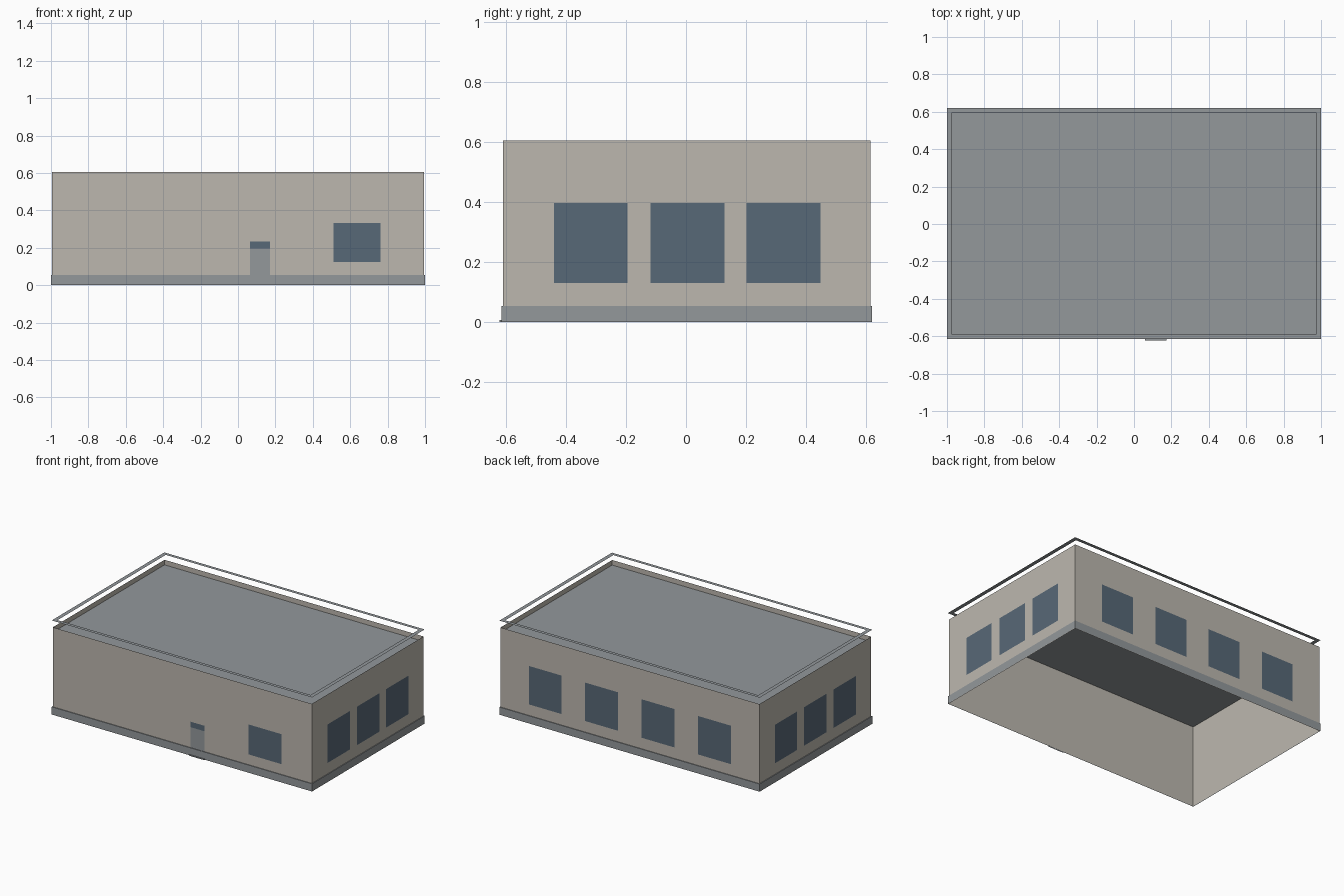
import bpy
import bmesh
from math import pi
from mathutils import Matrix

cube = bpy.data.objects.get("Cube")
if cube:
    bpy.data.objects.remove(cube, do_unlink=True)


def material(name, rgb):
    # Hex sRGB to linear
    lin = [(int(rgb[i:i + 2], 16) / 255) ** 2.2 for i in (0, 2, 4)] + [1]
    m = bpy.data.materials.new(name)
    m.use_nodes = True
    m.diffuse_color = lin
    m.node_tree.nodes["Principled BSDF"].inputs["Base Color"].default_value = lin
    return m


BEIGE = material("beige_plaster", "bbb6ad")
GREY = material("grey_concrete", "92979a")
GLASS = material("blue_glass", "586876")

W, D = 0.995, 0.613      # wall half sizes
BW, BD = 1.0, 0.618      # plinth half sizes
TOP = 0.605
SHIFT = 0.002            # door step makes the front stick out slightly


def finish(name, bm, mat):
    mesh = bpy.data.meshes.new(name)
    bm.to_mesh(mesh)
    bm.free()
    mesh.materials.append(mat)
    ob = bpy.data.objects.new(name, mesh)
    ob.location.y = SHIFT
    bpy.context.collection.objects.link(ob)
    return ob


def shell(name, rings, mat, cap=False):
    """Skin a stack of rectangles given as (half x, half y, z)."""
    bm = bmesh.new()
    loops = [[bm.verts.new((sx * hx, sy * hy, z))
              for sx, sy in ((-1, -1), (1, -1), (1, 1), (-1, 1))]
             for hx, hy, z in rings]
    for a, b in zip(loops, loops[1:]):
        for i in range(4):
            j = (i + 1) % 4
            bm.faces.new((a[i], a[j], b[j], b[i]))
    if cap:
        bm.faces.new(loops[-1])
    return finish(name, bm, mat)


def plate(name, side, u, z0, z1, mat, out=0.001):
    """Thin panel on a wall; u is its span along that wall, to the right seen from outside."""
    bm = bmesh.new()
    half = W if side in ("left", "right") else D
    turn = {"front": 0, "left": pi / 2, "back": pi, "right": -pi / 2}[side]
    pts = [(u[0], z0), (u[1], z0), (u[1], z1), (u[0], z1)]
    bm.faces.new([bm.verts.new((x, -half - out, z)) for x, z in pts])
    bm.transform(Matrix.Rotation(turn, 4, "Z"))
    return finish(name, bm, mat)


# Building shell, open underneath
shell("walls", [(W, D, 0), (W, D, TOP)], BEIGE)
shell("plinth", [(BW, BD, 0), (BW, BD, 0.053), (W, D, 0.053)], GREY)
shell("roof", [(W, D, 0.57)], GREY, cap=True)
shell("parapet_coping", [(BW, BD, 0.653), (0.972, 0.593, 0.653)], GREY)

# Windows
for side in ("left", "right"):
    for i, c in enumerate((-0.32, 0.003, 0.323)):
        c = c if side == "left" else -c
        plate(f"{side}_window_{i + 1}", side, (c - 0.123, c + 0.123), 0.13, 0.397, GLASS)
for i, c in enumerate((-0.65, -0.217, 0.217, 0.65)):
    plate(f"back_window_{i + 1}", "back", (c - 0.126, c + 0.126), 0.13, 0.397, GLASS)
plate("front_window", "front", (0.51, 0.763), 0.125, 0.333, GLASS)

# Door with a light above and a step below
plate("door", "front", (0.063, 0.17), 0.053, 0.195, GREY)
plate("door_light", "front", (0.063, 0.17), 0.195, 0.233, GLASS)
shell("door_step", [(0.058, 0.005, 0), (0.058, 0.005, 0.006)], GREY, cap=True).location = (0.116, -BD, 0)
